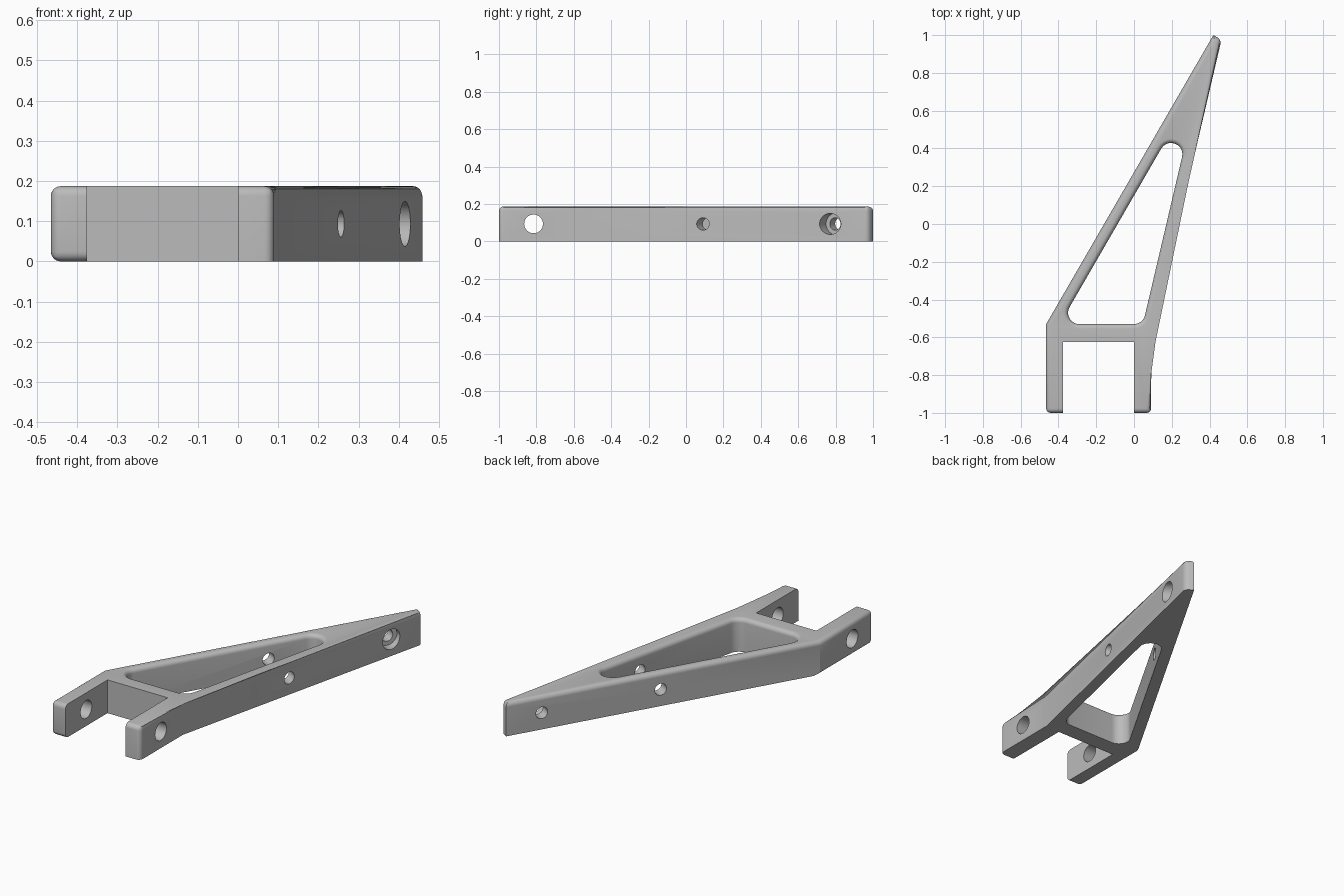
import bpy, bmesh, math
from mathutils import Vector, Matrix

if "Cube" in bpy.data.objects:
    bpy.data.objects.remove(bpy.data.objects["Cube"], do_unlink=True)

HEIGHT, FILLET = 0.187, 0.024
MID = HEIGHT / 2

grey = bpy.data.materials.new("plain_grey")
grey.use_nodes = True
grey.diffuse_color = (0.5, 0.5, 0.5, 1)
grey.node_tree.nodes["Principled BSDF"].inputs["Base Color"].default_value = (0.5, 0.5, 0.5, 1)


def make_object(name, bm):
    bmesh.ops.recalc_face_normals(bm, faces=bm.faces)
    mesh = bpy.data.meshes.new(name)
    bm.to_mesh(mesh)
    bm.free()
    mesh.materials.append(grey)
    ob = bpy.data.objects.new(name, mesh)
    bpy.context.collection.objects.link(ob)
    return ob


def loft(bm, loops):
    """Skin a stack of closed loops and cap both ends."""
    rings = [[bm.verts.new(p) for p in loop] for loop in loops]
    for a, b in zip(rings, rings[1:]):
        for i in range(len(a)):
            j = (i + 1) % len(a)
            bm.faces.new((a[i], a[j], b[j], b[i]))
    bm.faces.new(rings[0])
    bm.faces.new(rings[-1])
    return rings


# Arm body: outline from the right prong's outer corner, counter-clockwise
outline = [(0.09, -1), (0.09, -0.62), (0.463, 0.975), (0.42, 1), (-0.465, -0.53),
           (-0.465, -1), (-0.375, -1), (-0.375, -0.625), (0, -0.625), (0, -1)]
bm = bmesh.new()
low, top = loft(bm, [[(x, y, z) for x, y in outline] for z in (0, HEIGHT)])
rounded_top = [0, 1, 2, 3, 4, 5, 9]      # every side except the slot
rounded_low = [4, 5]                     # outer and end edges of one prong
edges = [bm.edges.get((top[i], top[(i + 1) % 10])) for i in rounded_top]
edges += [bm.edges.get((low[i], low[(i + 1) % 10])) for i in rounded_low]
edges += [bm.edges.get((low[i], top[i])) for i in (0, 2, 5)]
bmesh.ops.bevel(bm, geom=edges, offset=FILLET, offset_type='OFFSET', segments=6,
                profile=0.5, affect='EDGES', clamp_overlap=False)
body = make_object("arm_frame", bm)


# Triangular window with rounded corners and a flared upper rim
def window_loop(z, grow, radius=0.06, steps=10):
    corners = [Vector(p) for p in ((-0.393, -0.53), (0.047, -0.53), (0.347, 0.75))]
    points = []
    for i, c in enumerate(corners):
        to_prev = (corners[i - 1] - c).normalized()
        to_next = (corners[(i + 1) % 3] - c).normalized()
        half = to_prev.angle(to_next) / 2
        centre = c + (to_prev + to_next).normalized() * radius / math.sin(half)
        start = math.atan2(-to_prev.x, to_prev.y)
        start = math.atan2(to_prev.x, -to_prev.y)
        for k in range(steps + 1):
            a = start + (math.pi - 2 * half) * k / steps
            points.append((centre.x + (radius + grow) * math.cos(a),
                           centre.y + (radius + grow) * math.sin(a), z))
    return points


levels = [(-0.1, 0)]
for k in range(7):
    a = math.pi / 2 * k / 6
    levels.append((HEIGHT - FILLET + FILLET * math.sin(a), FILLET * (1 - math.cos(a))))
levels.append((HEIGHT + 0.05, FILLET))
bm = bmesh.new()
loft(bm, [window_loop(z, g) for z, g in levels])
cutters = [make_object("window_cutter", bm)]


# Round holes
def hole(name, start, end, radius):
    a, b = Vector((*start, MID)), Vector((*end, MID))
    turn = (b - a).to_track_quat('Z', 'Y').to_matrix().to_4x4()
    bm = bmesh.new()
    bmesh.ops.create_cone(bm, cap_ends=True, segments=40, radius1=radius, radius2=radius,
                          depth=(b - a).length, matrix=Matrix.Translation((a + b) / 2) @ turn)
    cutters.append(make_object(name, bm))


def along(point, distance):
    """Point moved along the direction square to the long slanted side."""
    return (point[0] - 0.866 * distance, point[1] + 0.5 * distance)


hole("prong_hole_cutter", (0.3, -0.815), (-0.7, -0.815), 0.05)
middle, tip = (0.257, 0.09), (0.417, 0.77)
hole("middle_hole_cutter", along(middle, -0.2), along(middle, 0.6), 0.033)
hole("tip_hole_cutter", along(tip, -0.2), along(tip, 0.4), 0.033)
hole("tip_counterbore_cutter", along(tip, -0.2), along(tip, 0.055), 0.056)

# Cut everything out of the frame
bpy.context.view_layer.objects.active = body
for cutter in cutters:
    mod = body.modifiers.new(cutter.name, 'BOOLEAN')
    mod.operation, mod.solver, mod.object = 'DIFFERENCE', 'EXACT', cutter
    bpy.ops.object.modifier_apply(modifier=mod.name)
    bpy.data.objects.remove(cutter, do_unlink=True)

bpy.ops.object.select_all(action='DESELECT')
body.select_set(True)
bpy.ops.object.shade_smooth_by_angle(angle=math.radians(30))
